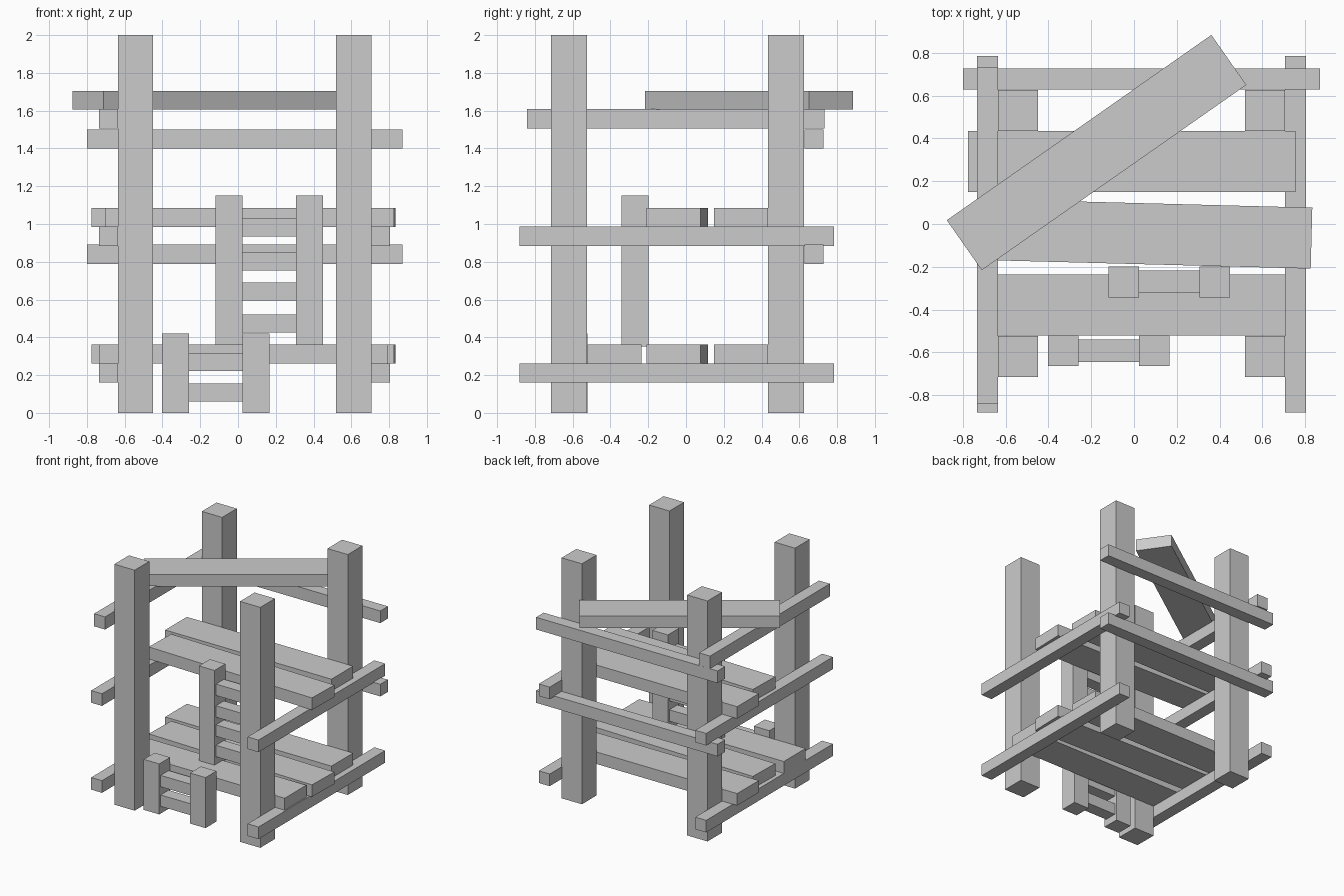
import bpy
import bmesh
from math import radians
from mathutils import Matrix, Vector

cube = bpy.data.objects.get("Cube")
if cube:
    bpy.data.objects.remove(cube, do_unlink=True)

# One plain grey for everything
grey = bpy.data.materials.new("plain_grey")
grey.use_nodes = True
colour = (0.6, 0.6, 0.6, 1)
grey.diffuse_color = colour
grey.node_tree.nodes["Principled BSDF"].inputs["Base Color"].default_value = colour


def beam(name, centre, size, turn=0):
    """Box with the given centre and size, turned about z."""
    mesh = bpy.data.meshes.new(name)
    bm = bmesh.new()
    bmesh.ops.create_cube(bm, size=1, matrix=Matrix.Diagonal(Vector(size)).to_4x4())
    bm.to_mesh(mesh)
    bm.free()
    mesh.materials.append(grey)
    obj = bpy.data.objects.new(name, mesh)
    obj.location = centre
    obj.rotation_euler.z = radians(turn)
    bpy.context.collection.objects.link(obj)
    return obj


def ladder(name, x, y, bottom, top, rungs):
    """Two stiles with rungs between them."""
    for side, label in ((-1, "right"), (1, "left")):
        beam(f"{name}_stile_{label}", (x + side * 0.213, y, (bottom + top) / 2),
             (0.143, 0.143, top - bottom))
    for i, z in enumerate(rungs):
        beam(f"{name}_rung_{i + 1}", (x, y, z), (0.284, 0.105, 0.095))


# Corner posts
for x, side in ((-0.543, "right"), (0.613, "left")):
    for y, end in ((-0.62, "front"), (0.53, "back")):
        beam(f"post_{end}_{side}", (x, y, 1), (0.187, 0.192, 2))

# Side rails carrying the decks, and one upper rail on the right
for x, side in ((-0.685, "right"), (0.755, "left")):
    for z, level in ((0.212, "lower"), (0.935, "middle")):
        beam(f"{level}_rail_{side}", (x, -0.048, z), (0.1, 1.665, 0.101))
beam("upper_rail_right", (-0.685, -0.053, 1.557), (0.1, 1.575, 0.105))

# Back rails
for z, level in ((0.84, "middle"), (1.45, "upper")):
    beam(f"{level}_rail_back", (0.035, 0.678, z), (1.67, 0.1, 0.101))

# Deck planks on two levels
PLANK = (1.53, 0.285, 0.1)
for z, level in ((0.312, "lower"), (1.035, "upper")):
    beam(f"{level}_plank_back", (-0.01, 0.292, z), PLANK)
    beam(f"{level}_plank_middle", (0.065, -0.046, z), PLANK, -1.5)
beam("lower_plank_front", (0.03, -0.379, 0.312), PLANK)

# Loose board lying askew on top
beam("loose_board", (-0.175, 0.334, 1.655), (1.51, 0.285, 0.1), 35)

# Ladders
ladder("lower_ladder", -0.118, -0.593, 0, 0.42, (0.107, 0.27))
ladder("upper_ladder", 0.165, -0.271, 0.352, 1.15, (0.473, 0.643, 0.802, 0.982))
